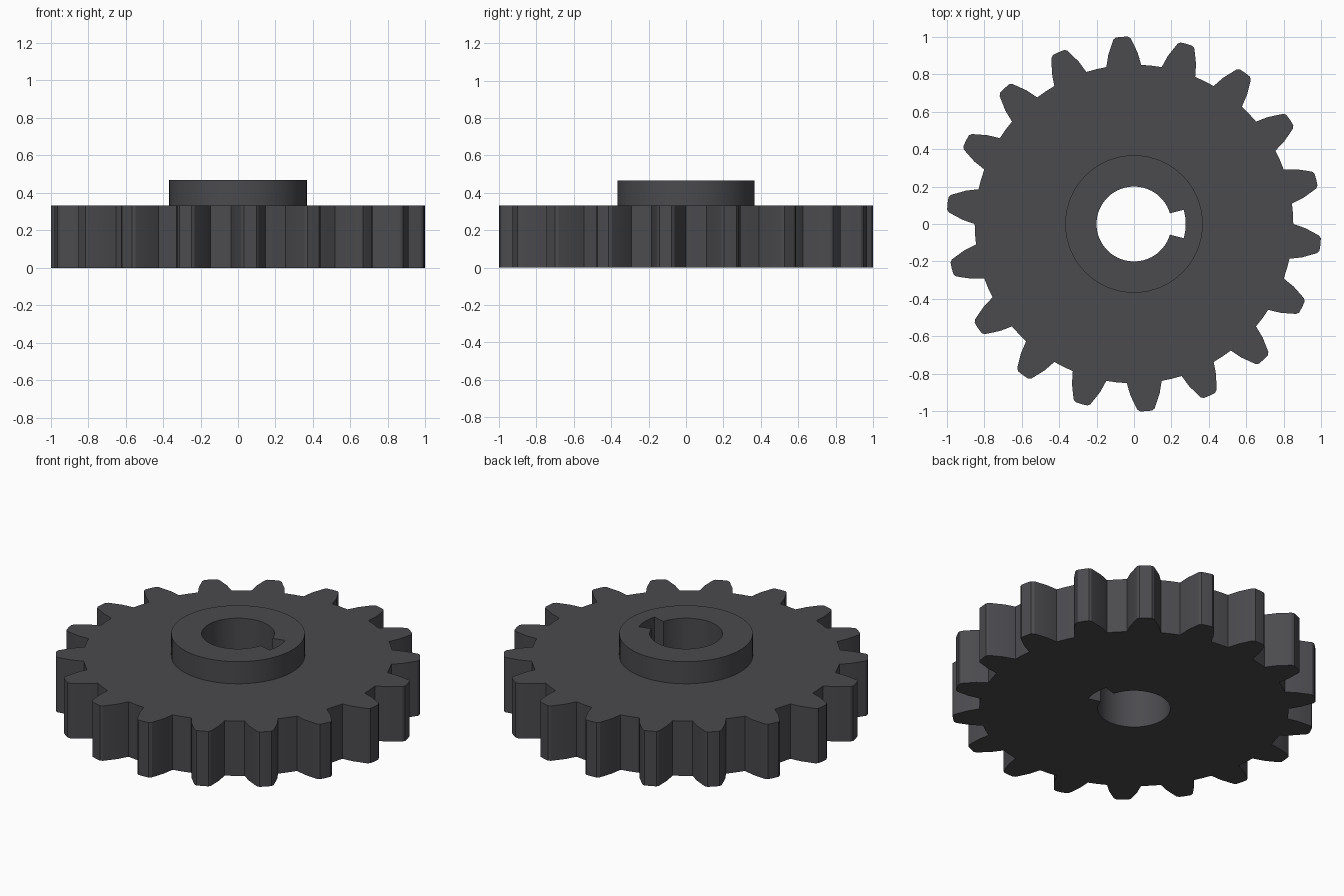
import bpy, bmesh, math

if "Cube" in bpy.data.objects:
    bpy.data.objects.remove(bpy.data.objects["Cube"])

TEETH, TOOTH_PHASE = 18, 13.7            # first tooth direction in degrees
WHEEL_TOP, HUB_TOP = 0.333, 0.467


def polar(r, deg):
    a = math.radians(deg)
    return r * math.cos(a), r * math.sin(a)


# Toothed outline: (radius, angle from tooth centre)
half_tooth = [(0.85, 6.3), (0.915, 4.9), (0.972, 3.2), (0.99, 2.7), (1.0, 1.9)]
tooth = [(r, -a) for r, a in half_tooth] + [(1.001, 0)] + half_tooth[::-1] + [(0.85, 10)]
teeth_outline = [polar(r, TOOTH_PHASE + i * 360 / TEETH + a)
                 for i in range(TEETH) for r, a in tooth]

# Round hub outline
hub_outline = [polar(0.367, i * 360 / 64) for i in range(64)]

# Bore outline with a keyway on the +x side
bore_outline = [polar(0.2, 16.5 + i * 327 / 56) for i in range(57)]
bore_outline += [polar(0.276, a) for a in (-16, -8, 0, 8, 16)]

bm = bmesh.new()


def ring(points, z):
    verts = [bm.verts.new((x, y, z)) for x, y in points]
    edges = [bm.edges.new((verts[i - 1], v)) for i, v in enumerate(verts)]
    return verts, edges


def wall(low, high):
    a, b = low[0], high[0]
    for i in range(len(a)):
        bm.faces.new((a[i - 1], a[i], b[i], b[i - 1]))


def cap(outer, inner):
    bmesh.ops.triangle_fill(bm, edges=outer[1] + inner[1], use_beauty=True)


# Stepped solid: toothed wheel, raised hub, keyed through bore
wheel_low, wheel_high = ring(teeth_outline, 0), ring(teeth_outline, WHEEL_TOP)
hub_low, hub_high = ring(hub_outline, WHEEL_TOP), ring(hub_outline, HUB_TOP)
bore_low, bore_high = ring(bore_outline, 0), ring(bore_outline, HUB_TOP)
cap(wheel_low, bore_low)
cap(wheel_high, hub_low)
cap(hub_high, bore_high)
wall(wheel_low, wheel_high)
wall(hub_low, hub_high)
wall(bore_low, bore_high)
bmesh.ops.recalc_face_normals(bm, faces=bm.faces)

mesh = bpy.data.meshes.new("gear")
bm.to_mesh(mesh)
bm.free()
gear = bpy.data.objects.new("gear", mesh)
bpy.context.collection.objects.link(gear)

# Dark steel colour
steel = bpy.data.materials.new("dark_steel")
steel.diffuse_color = (0.07, 0.068, 0.076, 1)
steel.use_nodes = True
steel.node_tree.nodes["Principled BSDF"].inputs["Base Color"].default_value = steel.diffuse_color
mesh.materials.append(steel)

bpy.context.view_layer.objects.active = gear
gear.select_set(True)
bpy.ops.object.shade_smooth_by_angle(angle=math.radians(25))
